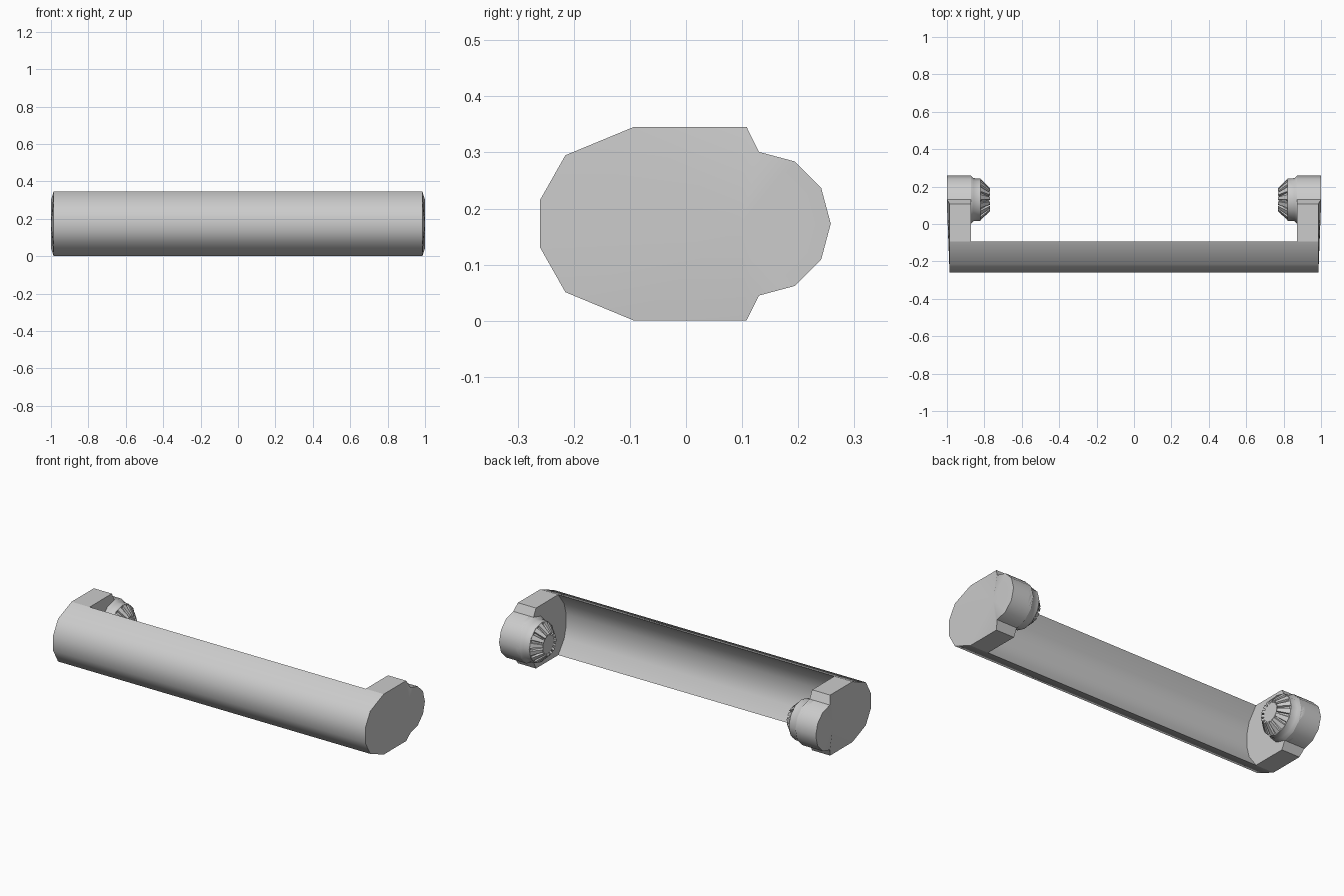
import bpy, bmesh, math

if "Cube" in bpy.data.objects:
    bpy.data.objects.remove(bpy.data.objects["Cube"])

CZ = 0.173            # mid height
KY, KR = 0.13, 0.128  # knob axis and boss radius

# upper front half of the rounded section; the lower half mirrors it
FRONT = [(-0.26, 0.0425), (-0.215, 0.122), (-0.093, 0.1725)]


def finish(name, bm, angle=45, mirror=False, crease_y=None):
    bmesh.ops.recalc_face_normals(bm, faces=bm.faces)
    me = bpy.data.meshes.new(name)
    bm.to_mesh(me)
    bm.free()
    ob = bpy.data.objects.new(name, me)
    bpy.context.collection.objects.link(ob)
    bpy.ops.object.select_all(action='DESELECT')
    bpy.context.view_layer.objects.active = ob
    ob.select_set(True)
    if angle:
        bpy.ops.object.shade_smooth_by_angle(angle=math.radians(angle))
    if crease_y is not None:
        for e in me.edges:
            if all(abs(me.vertices[v].co.y - crease_y) < 1e-4 for v in e.vertices):
                e.use_edge_sharp = True
    if mirror:
        ob.modifiers.new("mirror", 'MIRROR').use_mirror_merge = False
    return ob


def both(half):
    """Half section -> full section, bottom to top."""
    return [(y, CZ - h) for y, h in reversed(half)] + [(y, CZ + h) for y, h in half]


def bridge(bm, a, b):
    n = len(a)
    for i in range(n):
        j = (i + 1) % n
        bm.faces.new((a[i], a[j], b[j], b[i]))


# front grip: rounded outside, shallow concave back meeting it at thin lips
inner = [(-0.164, 0.035), (-0.146, 0.1), (-0.095, 0.169)]
section = both(FRONT[::1])
section = [(y, CZ - h) for y, h in FRONT[::-1]] + [(y, CZ + h) for y, h in FRONT]
section += both(inner)[::-1]
bm = bmesh.new()
ends = [[bm.verts.new((x, y, z)) for y, z in section] for x in (-0.874, 0.874)]
bridge(bm, *ends)
finish("grip_shell", bm)

# end arm: full side outline with a faintly domed outer face
arc = [(KY + KR * math.sin(math.radians(a)), KR * math.cos(math.radians(a)))
       for a in (0, 30, 60)]
outline = both(FRONT + [(0.108, 0.1725)] + arc) + [(KY + KR, CZ)]
# order the outline as one loop: lower back -> front -> upper back -> rear point
bm = bmesh.new()
inside = [bm.verts.new((0.872, y, z)) for y, z in outline]
outside = [bm.verts.new((1.0 if y > 0.12 else 0.986, y, z)) for y, z in outline]
bridge(bm, inside, outside)
bm.faces.new(inside)
hub = bm.verts.new((1.0, 0.1, CZ))
for i in range(len(outside)):
    bm.faces.new((outside[i], outside[(i + 1) % len(outside)], hub))
finish("end_arm", bm, mirror=True, crease_y=-0.093)

# pivot boss: stepped turned collar on the inside of each arm
bm = bmesh.new()
rings = []
for x, r in [(0.9, KR), (0.872, KR), (0.858, 0.115), (0.82, 0.113)]:
    rings.append([bm.verts.new((x, KY + r * math.sin(k * math.pi / 6),
                                CZ + r * math.cos(k * math.pi / 6))) for k in range(12)])
for a, b in zip(rings, rings[1:]):
    bridge(bm, a, b)
bm.faces.new(rings[0])
bm.faces.new(rings[-1])
finish("pivot_boss", bm, mirror=True)

# toothed cone: wide ridges and narrow grooves around a flat centre
TEETH = 15
bm = bmesh.new()
base, rim, tip, core = [], [], [], []
for k in range(TEETH):
    for part, groove in ((0.0, False), (0.6, False), (0.68, True), (0.92, True)):
        a = 2 * math.pi * (k + part) / TEETH
        s, c = math.sin(a), math.cos(a)
        for ring, x, r in ((base, 0.83, 0.106),
                           (rim, 0.82, 0.1 if groove else 0.11),
                           (tip, 0.785 if groove else 0.77, 0.056 if groove else 0.062),
                           (core, 0.778, 0.05)):
            ring.append(bm.verts.new((x, KY + r * s, CZ + r * c)))
bridge(bm, base, rim)
bridge(bm, rim, tip)
bridge(bm, tip, core)
bm.faces.new(core)
bm.faces.new(base)
finish("toothed_cone", bm, angle=0, mirror=True)
